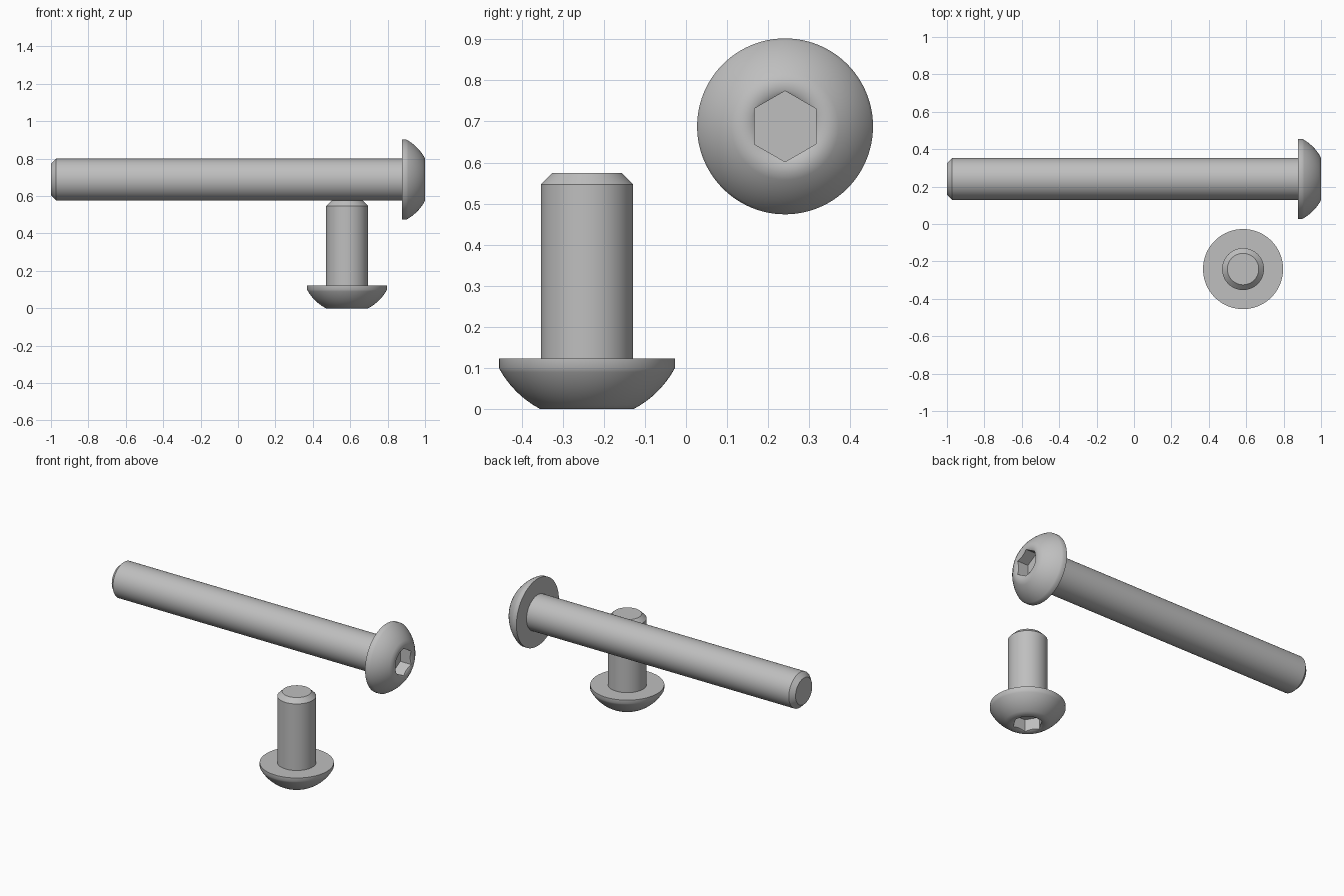
import bpy, bmesh
from math import pi, cos, sin, sqrt, radians

SEGMENTS = 96
SHAFT_R, HEAD_R, FACE_R = 0.112, 0.214, 0.113
HEAD_H, RIM_Z, CHAMFER = 0.123, 0.10, 0.028
SOCKET_R, HEX_APOTHEM, SOCKET_DEPTH = 0.0868, 0.0747, 0.077

cube = bpy.data.objects.get("Cube")
if cube:
    bpy.data.objects.remove(cube, do_unlink=True)

steel = bpy.data.materials.new("grey steel")
steel.use_nodes = True
grey = (0.52, 0.52, 0.52, 1)
steel.diffuse_color = grey
steel.node_tree.nodes["Principled BSDF"].inputs["Base Color"].default_value = grey


def hex_radius(a):
    """Distance from the axis to the hexagon wall, with corners on local x."""
    return HEX_APOTHEM / cos(a % (pi / 3) - pi / 6)


def dome_profile(steps=10):
    """Spherical crown from the flat end face out to the rim."""
    centre = (HEAD_R**2 + RIM_Z**2 - FACE_R**2) / (2 * RIM_Z)
    radius = sqrt(FACE_R**2 + centre**2)
    heights = [RIM_Z * i / steps for i in range(steps + 1)]
    return [(sqrt(radius**2 - (centre - z)**2), z) for z in heights]


def make_bolt(name, length, location, rotation):
    bm = bmesh.new()
    angles = [2 * pi * i / SEGMENTS for i in range(SEGMENTS)]

    def ring(shape):
        points = [(a, *shape(a)) for a in angles]
        return [bm.verts.new((r * cos(a), r * sin(a), z)) for a, r, z in points]

    # Hexagonal socket: floor, walls, and conical countersink
    rings = [
        ring(lambda a: (hex_radius(a), SOCKET_DEPTH)),
        ring(lambda a: (hex_radius(a), 0.6 * (SOCKET_R - hex_radius(a)))),
        ring(lambda a: (SOCKET_R, 0)),
    ]
    # Domed head, flat underside, shaft and chamfered tip
    profile = dome_profile() + [
        (HEAD_R, HEAD_H), (SHAFT_R, HEAD_H),
        (SHAFT_R, length - CHAMFER), (SHAFT_R - CHAMFER, length),
    ]
    rings += [ring(lambda a, p=p: p) for p in profile]

    for low, high in zip(rings, rings[1:]):
        for i in range(SEGMENTS):
            j = (i + 1) % SEGMENTS
            bm.faces.new((low[i], low[j], high[j], high[i]))
    bm.faces.new(rings[0][::-1])
    bm.faces.new(rings[-1])
    bmesh.ops.recalc_face_normals(bm, faces=bm.faces)

    mesh = bpy.data.meshes.new(name)
    bm.to_mesh(mesh)
    bm.free()
    mesh.materials.append(steel)
    bolt = bpy.data.objects.new(name, mesh)
    bolt.location, bolt.rotation_euler = location, rotation
    bpy.context.collection.objects.link(bolt)

    bpy.ops.object.select_all(action='DESELECT')
    bolt.select_set(True)
    bpy.context.view_layer.objects.active = bolt
    bpy.ops.object.shade_smooth_by_angle(angle=radians(32))


# Short bolt standing on its head, long bolt lying along x
make_bolt("short_bolt", 0.575, (0.583, -0.241, 0), (0, 0, 0))
make_bolt("long_bolt", 2.0, (1, 0.241, 0.688), (0, -pi / 2, 0))
